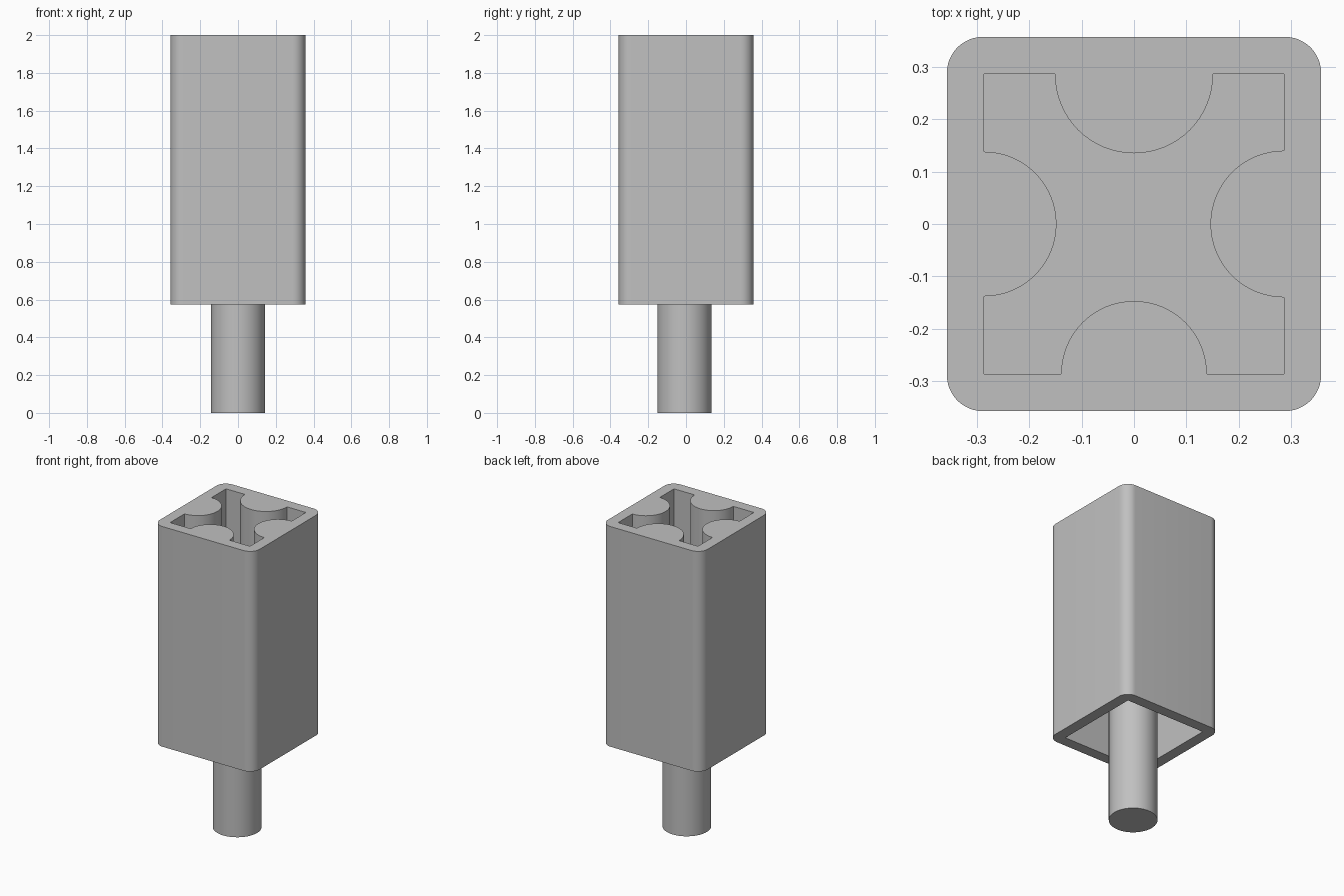
import bpy, bmesh
from math import sin, cos, pi, radians

cube = bpy.data.objects.get("Cube")
if cube:
    bpy.data.objects.remove(cube, do_unlink=True)

HALF, INNER, CORNER = 0.357, 0.286, 0.068      # body half width, pocket half width, corner radius
BOTTOM, TOP = 0.575, 2.0
FLOOR_LOW, FLOOR_HIGH = 1.22, 1.29             # web between the two pockets

grey = bpy.data.materials.new("mid grey")
grey.use_nodes = True
colour = (0.53, 0.53, 0.53, 1)
grey.diffuse_color = colour
grey.node_tree.nodes["Principled BSDF"].inputs["Base Color"].default_value = colour


def arc(cx, cy, r, start, end, steps):
    angles = [radians(start + (end - start) * i / steps) for i in range(steps + 1)]
    return [(cx + r * cos(a), cy + r * sin(a)) for a in angles]


def prism(name, points, low, high):
    """Extrude a counterclockwise outline between two heights."""
    bm = bmesh.new()
    face = bm.faces.new([bm.verts.new((x, y, low)) for x, y in points])
    new = bmesh.ops.extrude_face_region(bm, geom=[face], use_keep_orig=True)["geom"]
    bmesh.ops.translate(bm, vec=(0, 0, high - low),
                        verts=[v for v in new if isinstance(v, bmesh.types.BMVert)])
    bmesh.ops.recalc_face_normals(bm, faces=bm.faces)
    mesh = bpy.data.meshes.new(name)
    bm.to_mesh(mesh)
    bm.free()
    mesh.materials.append(grey)
    obj = bpy.data.objects.new(name, mesh)
    bpy.context.collection.objects.link(obj)
    return obj


def select(obj):
    bpy.ops.object.select_all(action="DESELECT")
    obj.select_set(True)
    bpy.context.view_layer.objects.active = obj


def cut(obj, cutter):
    select(obj)
    mod = obj.modifiers.new("pocket", "BOOLEAN")
    mod.operation, mod.solver, mod.object = "DIFFERENCE", "EXACT", cutter
    bpy.ops.object.modifier_apply(modifier=mod.name)
    bpy.data.objects.remove(cutter, do_unlink=True)


# Housing: rounded square sleeve
c = HALF - CORNER
outline = []
for k, (sx, sy) in enumerate([(1, 1), (-1, 1), (-1, -1), (1, -1)]):
    outline += arc(sx * c, sy * c, CORNER, 90 * k, 90 * k + 90, 12)
housing = prism("housing", outline, BOTTOM, TOP)

# Upper pocket: square with a half-round rib on each wall (right, back, left, front)
pocket = []
for k, radius in enumerate([0.140, 0.151, 0.138, 0.139]):
    a = k * pi / 2
    pocket.append((INNER * (cos(a) + sin(a)), INNER * (sin(a) - cos(a))))
    pocket += arc(INNER * cos(a), INNER * sin(a), radius, 90 * k + 270, 90 * k + 90, 32)
cut(housing, prism("upper_cutter", pocket, FLOOR_HIGH, TOP + 0.1))

# Lower pocket: plain square
square = [(-INNER, -INNER), (INNER, -INNER), (INNER, INNER), (-INNER, INNER)]
cut(housing, prism("lower_cutter", square, BOTTOM - 0.1, FLOOR_LOW))

# Post: round stem rising into the lower pocket
post = prism("post", arc(0, -0.008, 0.143, 0, 360, 64)[:-1], 0, FLOOR_LOW)

for obj in (housing, post):
    select(obj)
    bpy.ops.object.shade_smooth_by_angle(angle=radians(30))
